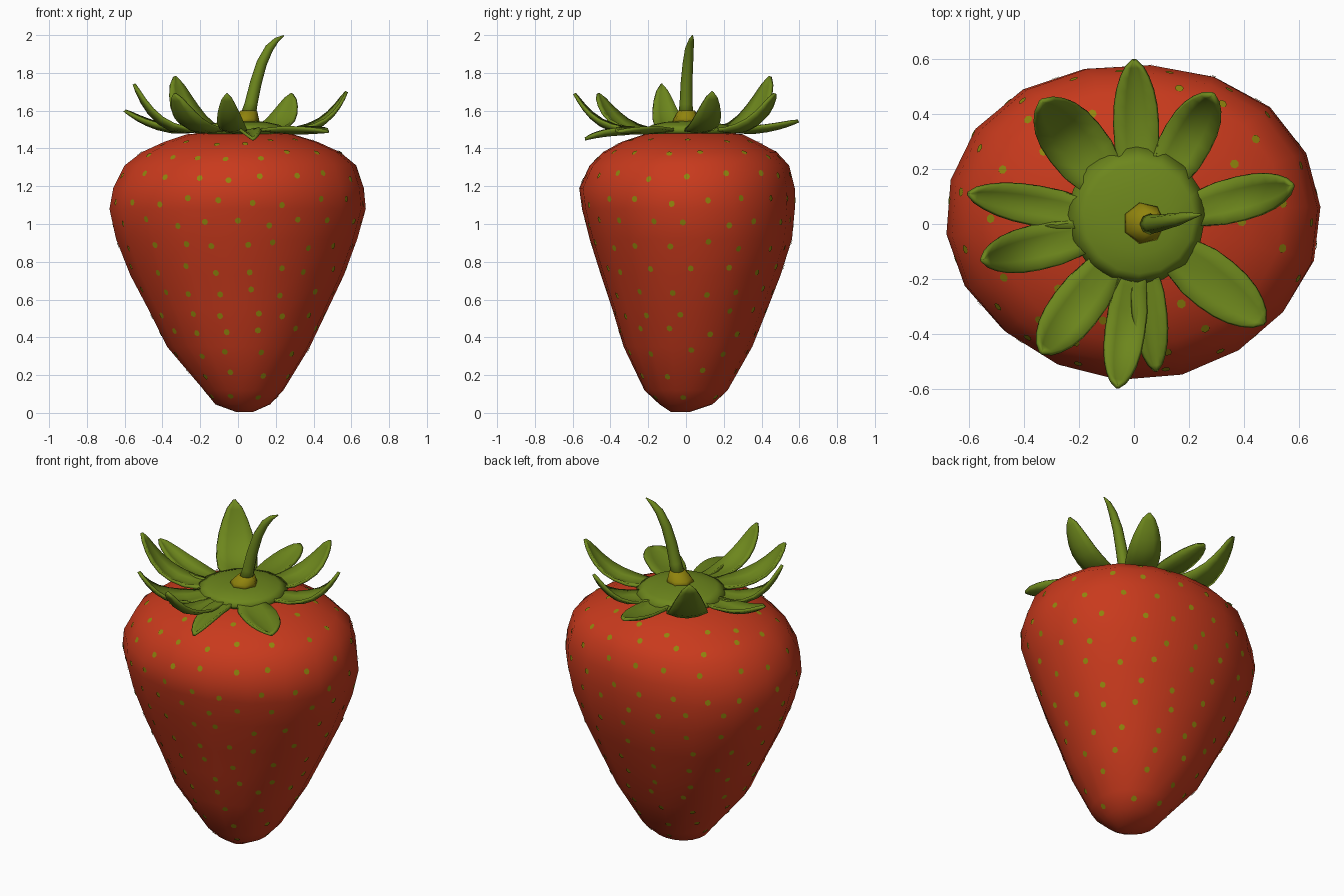
import bpy, bmesh, math, random
from mathutils import Vector
from mathutils.bvhtree import BVHTree

if "Cube" in bpy.data.objects:
    bpy.data.objects.remove(bpy.data.objects["Cube"])

random.seed(4)


def material(name, rgb):
    m = bpy.data.materials.new(name)
    m.diffuse_color = (*rgb, 1)
    m.use_nodes = True
    m.node_tree.nodes["Principled BSDF"].inputs["Base Color"].default_value = m.diffuse_color
    return m


RED = material("berry red", (0.58, 0.042, 0.012))
GREEN = material("leaf green", (0.152, 0.24, 0.012))
OLIVE = material("seed olive yellow", (0.28, 0.23, 0.004))


def finish(bm, name, mat, smooth=True):
    bmesh.ops.recalc_face_normals(bm, faces=bm.faces)
    for f in bm.faces:
        f.smooth = smooth
    me = bpy.data.meshes.new(name)
    bm.to_mesh(me)
    me.materials.append(mat)
    ob = bpy.data.objects.new(name, me)
    bpy.context.collection.objects.link(ob)
    return ob


def loft(bm, rings):
    """Skin a list of point rings, closing both ends with a fan."""
    loops = [[bm.verts.new(p) for p in r] for r in rings]
    n = len(loops[0])
    for a, b in zip(loops, loops[1:]):
        for i in range(n):
            j = (i + 1) % n
            bm.faces.new((a[i], a[j], b[j], b[i]))
    for lp in (loops[0], loops[-1]):
        c = bm.verts.new(sum((v.co for v in lp), Vector()) / n)
        for i in range(n):
            bm.faces.new((lp[i], lp[(i + 1) % n], c))


# Berry body: z, xmin, xmax, ymin, ymax of each ring
PROFILE = [
    (0.005, -0.01, 0.08, -0.08, 0.02), (0.045, -0.12, 0.17, -0.14, 0.14),
    (0.12, -0.18, 0.24, -0.22, 0.22), (0.35, -0.375, 0.38, -0.33, 0.35),
    (0.55, -0.475, 0.475, -0.39, 0.43), (0.73, -0.57, 0.56, -0.45, 0.50),
    (0.92, -0.645, 0.63, -0.51, 0.56), (1.08, -0.68, 0.675, -0.55, 0.575),
    (1.19, -0.66, 0.665, -0.565, 0.575), (1.31, -0.60, 0.625, -0.51, 0.545),
    (1.38, -0.51, 0.54, -0.44, 0.48), (1.435, -0.39, 0.42, -0.34, 0.38),
    (1.475, -0.27, 0.29, -0.22, 0.30), (1.485, -0.15, 0.17, -0.12, 0.17)]
SIDES = 18
bm = bmesh.new()
rings = []
for z, x0, x1, y0, y1 in PROFILE:
    pts = []
    for i in range(SIDES):
        a = 2 * math.pi * (i + 0.25) / SIDES
        # the back is a little fuller than the front
        full = 1.005 + (0.03 if math.sin(a) > 0 else -0.015) * math.sin(2 * a) ** 2
        pts.append(Vector(((x0 + x1) / 2 + (x1 - x0) / 2 * math.cos(a) * full,
                           (y0 + y1) / 2 + (y1 - y0) / 2 * math.sin(a) * full, z)))
    rings.append(pts)
loft(bm, rings)
bmesh.ops.recalc_face_normals(bm, faces=bm.faces)
bm.normal_update()
tree = BVHTree.FromBMesh(bm)
finish(bm, "berry_body", RED)
bm.free()

# Seeds: staggered rows of thin discs laid on the berry surface
bm = bmesh.new()
ROWS = [0.10, 0.21, 0.32, 0.43, 0.53, 0.64, 0.76, 0.89, 1.01, 1.12, 1.25, 1.36, 1.425]
for k, z in enumerate(ROWS):
    hit = tree.ray_cast(Vector((3, 0, z)), Vector((-1, 0, 0)))[0]
    n = max(5, round(2 * math.pi * hit.x * 0.92 / 0.19))
    for i in range(n):
        a = 2 * math.pi * (i + 0.5 * (k % 2) + random.uniform(-0.15, 0.15)) / n
        d = Vector((math.cos(a), math.sin(a), 0))
        zz = z + random.uniform(-0.02, 0.02)
        p, nor, _, _ = tree.ray_cast(d * 3 + Vector((0, 0, zz)), -d)
        if p is None:
            continue
        side = Vector((0, 0, 1)).cross(nor).normalized()
        up = nor.cross(side)
        vs = []
        for j in range(7):
            b = 2 * math.pi * j / 7
            q = p + side * (0.0165 * math.cos(b)) + up * (0.0175 * math.sin(b))
            s, sn, _, _ = tree.find_nearest(q)
            vs.append(bm.verts.new(s + sn * 0.004))
        f = bm.faces.new(vs)
        f.normal_update()
        if f.normal.dot(nor) < 0:
            f.normal_flip()
me = bpy.data.meshes.new("seeds")
bm.to_mesh(me)
bm.free()
me.materials.append(OLIVE)
bpy.context.collection.objects.link(bpy.data.objects.new("seeds", me))

# Leaves: tip position and half width
LEAVES = [
    (0.00, 0.595, 1.545, 0.08), (0.285, 0.47, 1.69, 0.09), (-0.335, 0.445, 1.78, 0.11),
    (-0.60, 0.11, 1.60, 0.07), (-0.55, -0.13, 1.74, 0.08), (-0.335, -0.465, 1.69, 0.09),
    (-0.06, -0.59, 1.69, 0.07), (0.08, -0.535, 1.45, 0.06), (0.475, -0.36, 1.49, 0.10),
    (0.575, 0.14, 1.70, 0.078)]
WIDTHS = [(0.0, 0.5), (0.25, 0.8), (0.4, 0.98), (0.55, 1.0), (0.68, 0.95),
          (0.79, 0.82), (0.88, 0.62), (0.95, 0.38), (1.0, 0.04)]
CENTRE = Vector((0.02, 0.0, 0))


def leaf(num, tx, ty, tz, w):
    bm = bmesh.new()
    d = Vector((tx, ty, 0)) - CENTRE
    side = Vector((-d.y, d.x, 0)).normalized()
    rows = []
    for t, f in WIDTHS:
        rise = max(0, (t - 0.3) / 0.7) ** 2.6
        # upright tips climb late and travel outward less
        out = 0.12 + 0.88 * (t - 0.25 * (tz > 1.65) * t * (t - 1))
        z = 1.51 - 0.03 * min(1, t / 0.5) + (tz - 1.48) * rise
        row = []
        for s in (-1, -0.5, 0, 0.5, 1):
            cup = 0.03 * s * s * f * max(0, min(1, (t - 0.2) * 3))
            p = CENTRE + d * min(out, 1) + side * (s * w * f)
            row.append(bm.verts.new((p.x, p.y, z + cup)))
        rows.append(row)
    for a, b in zip(rows, rows[1:]):
        for i in range(4):
            bm.faces.new((a[i], a[i + 1], b[i + 1], b[i]))
    ob = finish(bm, f"leaf_{num}", GREEN)
    bm.free()
    sol = ob.modifiers.new("thickness", "SOLIDIFY")
    sol.thickness = 0.016
    sol.offset = 0


for num, spec in enumerate(LEAVES, 1):
    leaf(num, *spec)


def ring(c, r, n, tilt=0.0):
    """Circle of points, tilted forward about the y axis."""
    return [Vector((c[0] + r * math.cos(a) * math.cos(tilt), c[1] + r * math.sin(a),
                    c[2] - r * math.cos(a) * math.sin(tilt)))
            for a in (2 * math.pi * i / n for i in range(n))]


# Leaf crown: shallow disc joining the leaves
bm = bmesh.new()
loft(bm, [ring((0.01, 0.03, 1.475), 0.23, 16), ring((0.01, 0.03, 1.50), 0.25, 16),
          ring((0.02, 0.02, 1.525), 0.20, 16), ring((0.03, 0.01, 1.54), 0.12, 16),
          ring((0.04, 0.005, 1.545), 0.06, 16)])
finish(bm, "leaf_crown", GREEN)
bm.free()

# Stem collar
bm = bmesh.new()
loft(bm, [ring((0.035, 0.003, 1.535), 0.08, 7), ring((0.04, 0.003, 1.56), 0.07, 7),
          ring((0.055, 0.003, 1.60), 0.046, 7)])
finish(bm, "stem_collar", OLIVE)
bm.free()

# Stem: curved, tapering to a point
bm = bmesh.new()
STEM = [(0.05, 0.0, 1.56, 0.042, 0.1), (0.07, 0.0, 1.64, 0.034, 0.2), (0.095, 0.003, 1.75, 0.031, 0.3),
        (0.125, 0.01, 1.85, 0.028, 0.4), (0.165, 0.018, 1.93, 0.023, 0.65),
        (0.205, 0.028, 1.975, 0.014, 0.85), (0.243, 0.034, 1.998, 0.003, 1.0)]
loft(bm, [ring((x, y, z), r, 8, t) for x, y, z, r, t in STEM])
finish(bm, "stem", GREEN)
bm.free()
